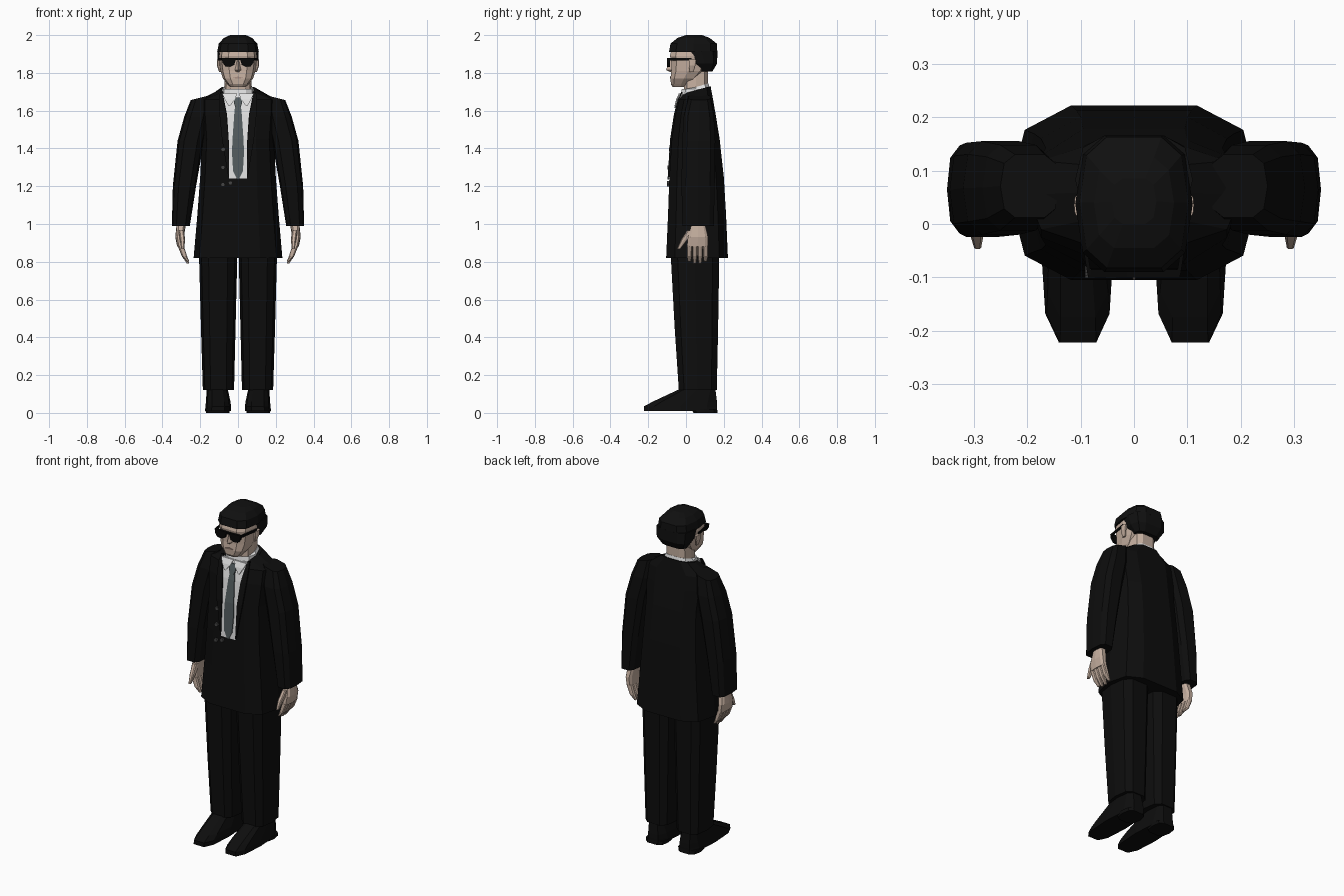
import bpy, bmesh, math
from mathutils import Vector

old = bpy.data.objects.get("Cube")
if old:
    bpy.data.objects.remove(old)


def material(name, r, g, b):
    m = bpy.data.materials.new(name)
    m.use_nodes = True
    m.diffuse_color = (r, g, b, 1)
    bsdf = m.node_tree.nodes["Principled BSDF"]
    bsdf.inputs["Base Color"].default_value = (r, g, b, 1)
    bsdf.inputs["Roughness"].default_value = 0.8
    return m


SUIT = material("black suit", .004, .004, .004)
HAIR = material("black hair", .005, .005, .005)
GLASS = material("black glasses", .002, .002, .002)
SKIN = material("skin", .56, .43, .35)
LIPS = material("lips", .40, .28, .23)
SHIRT = material("white shirt", .75, .75, .75)
TIE = material("grey tie", .085, .105, .11)
BUTTON = material("dark grey buttons", .06, .06, .06)

# Half of the ten-sided outline shared by body parts
HALF = [(.5, -1), (.87, -.72), (1, 0), (.87, .72), (.5, 1)]
OUTLINE = HALF + [(-x, y) for x, y in reversed(HALF)]


def skin_rings(name, rings, mat, side=1):
    """Join rings of points into a closed solid."""
    bm = bmesh.new()
    loops = [[bm.verts.new((x * side, y, z)) for x, y, z in ring] for ring in rings]
    n = len(loops[0])
    for a, b in zip(loops, loops[1:]):
        for i in range(n):
            j = (i + 1) % n
            bm.faces.new((a[i], a[j], b[j], b[i]))
    bm.faces.new(loops[0])
    bm.faces.new(loops[-1])
    bmesh.ops.recalc_face_normals(bm, faces=bm.faces)
    mesh = bpy.data.meshes.new(name)
    bm.to_mesh(mesh)
    bm.free()
    mesh.materials.append(mat)
    obj = bpy.data.objects.new(name, mesh)
    bpy.context.collection.objects.link(obj)
    return obj


def loft(name, sections, mat, side=1, tilt_x=0, tilt_y=0):
    """Sections are (z, x0, x1, y0, y1); the tilts slant the last section."""
    rings = []
    for k, (z, x0, x1, y0, y1) in enumerate(sections):
        last = k == len(sections) - 1
        cx, rx, cy, ry = (x0 + x1) / 2, (x1 - x0) / 2, (y0 + y1) / 2, (y1 - y0) / 2
        rings.append([(cx + u * rx, cy + v * ry,
                       z + last * (tilt_x * u * rx + tilt_y * v * ry))
                      for u, v in OUTLINE])
    return skin_rings(name, rings, mat, side)


def body(name, sections, mat, tilt_y=0):
    """Centred loft from (z, half width, front, back)."""
    return loft(name, [(z, -w, w, f, b) for z, w, f, b in sections], mat, 1, 0, tilt_y)


def prism(name, outline, y0, y1, mat, side=1):
    """Extrude an outline of (x, z) points along y."""
    return skin_rings(name, [[(x, y, z) for x, z in outline] for y in (y0, y1)], mat, side)


# Jacket body
jacket = [(.82, .235, -.105, .222), (1.05, .215, -.095, .212), (1.25, .2, -.088, .2),
          (1.45, .19, -.075, .178), (1.58, .2, -.055, .157), (1.66, .2, -.035, .143),
          (1.71, .1, -.012, .13)]
body("jacket", jacket, SUIT, tilt_y=.28)


def front(z):
    """Depth of the jacket front at a height."""
    for (za, _, a, _), (zb, _, b, _) in zip(jacket, jacket[1:]):
        if z <= zb:
            return a + (b - a) * (z - za) / (zb - za)
    return jacket[-1][2]


def strip(name, rows, lift, mat, side=1):
    """Thin plate following the chest, from rows of (z, x0, x1)."""
    rings = []
    for z, x0, x1 in rows:
        y = front(z)
        rings.append([(x0, y - lift, z), (x1, y - lift, z),
                      (x1, y - lift + .008, z), (x0, y - lift + .008, z)])
    return skin_rings(name, rings, mat, side)


# Shirt front, tie and knot
strip("shirt_front", [(z, -w, w) for z, w in
      [(1.24, .048), (1.25, .048), (1.45, .049), (1.58, .058), (1.66, .074), (1.69, .08)]],
      .004, SHIRT)
strip("tie", [(z, -w, w) for z, w in
      [(1.235, .004), (1.28, .026), (1.38, .032), (1.45, .029), (1.58, .02), (1.63, .015)]],
      .009, TIE)
strip("tie_knot", [(z, -w, w) for z, w in [(1.615, .013), (1.64, .022), (1.67, .02)]], .015, TIE)

# Shirt collar and its folded points
body("shirt_collar", [(1.67, .09, -.03, .125), (1.715, .084, -.022, .125),
                      (1.725, .075, -.014, .119)], SHIRT, tilt_y=.3)

for side, label in ((1, "left"), (-1, "right")):
    strip(label + "_collar_point", [(1.625, .042, .05), (1.66, .016, .07), (1.69, .004, .084)],
          .017, SHIRT, side)
    strip(label + "_lapel", [(1.25, .048, .052), (1.45, .05, .085), (1.58, .06, .098),
                             (1.66, .076, .1), (1.7, .082, .095)], .008, SUIT, side)

    # Sleeve
    loft(label + "_sleeve", [(.99, .255, .35, -.018, .147), (1.2, .222, .345, -.024, .152),
                             (1.44, .18, .32, -.02, .155), (1.57, .15, .284, -.012, .148),
                             (1.67, .14, .25, .012, .13)],
         SUIT, side, tilt_x=-.25)

    # Hand with four fingers and a thumb
    loft(label + "_palm", [(.88, .285, .322, .005, .117), (.93, .287, .332, .01, .117),
                           (1.0, .275, .325, .03, .1)], SKIN, side)
    for i in range(4):
        y = .005 + i * .0285
        tip = .79 if i in (1, 2) else .802
        loft(f"{label}_finger_{i + 1}", [(tip, .258, .27, y + .005, y + .02),
                                         (.83, .27, .298, y, y + .026),
                                         (.885, .287, .32, y, y + .027)], SKIN, side)
    loft(label + "_thumb", [(.868, .285, .3, -.047, -.03), (.915, .28, .308, -.027, .008),
                            (.965, .285, .315, .005, .06)], SKIN, side)

    # Trouser leg and shoe
    loft(label + "_trouser_leg", [(.12, .021, .186, -.038, .163), (.45, .013, .196, -.06, .17),
                                  (.82, .004, .206, -.08, .176), (.9, .002, .2, -.075, .175)],
         SUIT, side)
    loft(label + "_shoe", [(.01, .037, .175, -.222, .165), (.035, .037, .172, -.222, .165),
                           (.06, .04, .17, -.175, .164), (.13, .055, .165, -.025, .155)],
         SUIT, side)
    loft(label + "_heel", [(0, .045, .17, .04, .167), (.02, .042, .172, .03, .165)], SUIT, side)

    # Ear, brow side and sunglasses
    loft(label + "_ear", [(1.805, .09, .1, .02, .04), (1.84, .092, .112, .015, .05),
                          (1.87, .092, .112, .015, .055)], SKIN, side)
    prism(label + "_lens", [(.012, 1.868), (.02, 1.842), (.04, 1.832), (.068, 1.835),
                            (.082, 1.855), (.086, 1.88), (.012, 1.878)], -.1, -.085, GLASS, side)
    skin_rings(label + "_temple", [[(x, y, 1.866), (x + .007, y, 1.866),
                                    (x + .007, y, 1.88), (x, y, 1.88)]
                                   for x, y in ((.08, -.095), (.1, .03))], GLASS, side)
prism("glasses_bridge", [(-.013, 1.868), (.013, 1.868), (.013, 1.878), (-.013, 1.878)],
      -.1, -.085, GLASS)

# Neck, head and features
body("neck", [(1.66, .075, -.01, .115), (1.83, .068, -.015, .118)], SKIN)
body("head", [(1.725, .042, -.07, .01), (1.74, .055, -.08, .03), (1.77, .08, -.082, .06),
              (1.81, .092, -.078, .1), (1.86, .098, -.078, .12), (1.89, .1, -.085, .13),
              (1.95, .09, -.07, .12)], SKIN)
skin_rings("nose", [[(-w, -.07, z), (0, y, z), (w, -.07, z)]
                    for z, w, y in ((1.805, .016, -.084), (1.815, .021, -.106),
                                    (1.865, .01, -.086))], SKIN)
prism("mouth", [(-.028, 1.774), (0, 1.769), (.028, 1.774), (0, 1.781)], -.085, -.077, LIPS)

# Hair crown and nape
body("hair_crown", [(1.91, .11, -.09, .166), (1.955, .102, -.082, .163),
                    (1.985, .075, -.045, .125), (2.0, .042, 0, .085)], HAIR)
body("hair_back", [(1.808, .078, .07, .14), (1.85, .106, .035, .165),
                   (1.915, .11, .0, .166)], HAIR)

# Jacket buttons
for i, (x, z) in enumerate([(-.08, 1.395), (-.08, 1.3), (-.08, 1.208), (-.04, 1.218)]):
    ring = [(x + .012 * math.cos(a * math.pi / 3), z + .012 * math.sin(a * math.pi / 3))
            for a in range(6)]
    prism(f"jacket_button_{i + 1}", ring, front(z) - .012, front(z) + .002, BUTTON)
